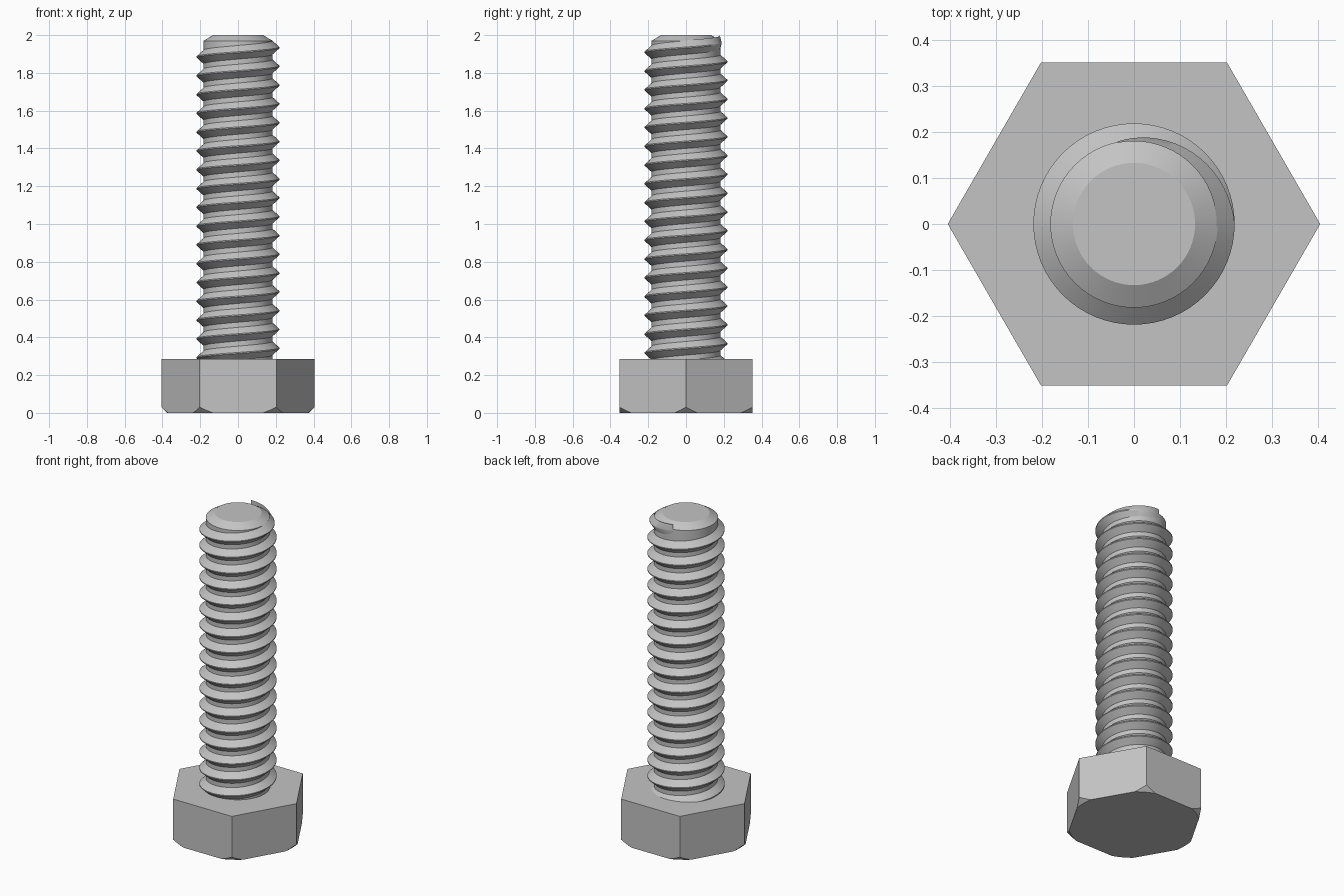
import bpy, bmesh
from math import cos, sin, pi, radians, acos, tau

if "Cube" in bpy.data.objects:
    bpy.data.objects.remove(bpy.data.objects["Cube"])

HEAD_TOP, APOTHEM, BEARING_R = 0.285, 0.351, 0.375
CORE_R, CREST_R = 0.182, 0.219
PITCH, SEG = 0.0995, 64

steel = bpy.data.materials.new("steel grey")
steel.use_nodes = True
steel.diffuse_color = (0.55, 0.55, 0.55, 1)
steel.node_tree.nodes["Principled BSDF"].inputs["Base Color"].default_value = (0.55, 0.55, 0.55, 1)


def polar(r, a, z):
    return (r * cos(a), r * sin(a), z)


def finish(name, bm, smooth=None):
    bmesh.ops.recalc_face_normals(bm, faces=bm.faces)
    mesh = bpy.data.meshes.new(name)
    bm.to_mesh(mesh)
    bm.free()
    mesh.materials.append(steel)
    obj = bpy.data.objects.new(name, mesh)
    bpy.context.collection.objects.link(obj)
    if smooth:
        bpy.ops.object.select_all(action='DESELECT')
        obj.select_set(True)
        bpy.context.view_layer.objects.active = obj
        bpy.ops.object.shade_smooth_by_angle(angle=radians(smooth))
    return obj


# Hexagonal head, its lower corners trimmed by a 45 degree cone
bm = bmesh.new()
half = pi / 6 - acos(APOTHEM / BEARING_R)
steps = 4
bottom, rim, top = [], [], []
for k in range(6):
    top.append(bm.verts.new(polar(APOTHEM / cos(pi / 6), k * pi / 3, HEAD_TOP)))
    for i in range(-steps, steps + 1):
        off = half * i / steps
        a = k * pi / 3 + off
        r = APOTHEM / cos(pi / 6 - abs(off))
        bottom.append(bm.verts.new(polar(BEARING_R, a, 0)))
        # the ends of each trim meet the bottom edge
        rim.append(bottom[-1] if abs(i) == steps else bm.verts.new(polar(r, a, r - BEARING_R)))
bm.faces.new(top)
bm.faces.new(bottom)
n = 2 * steps + 1
for k in range(6):
    j = k * n
    for i in range(j, j + n - 1):
        quad = [bottom[i], bottom[i + 1], rim[i + 1], rim[i]]
        bm.faces.new(list(dict.fromkeys(quad)))
    side = [rim[(j + steps + i) % len(rim)] for i in range(n + 1)]
    bm.faces.new(side + [top[(k + 1) % 6], top[k]])
finish("hex_head", bm)

# Shank core with a chamfered tip
bm = bmesh.new()
rings = [[bm.verts.new(polar(r, tau * i / SEG, z)) for i in range(SEG)]
         for r, z in ((CORE_R, HEAD_TOP - 0.02), (CORE_R, 1.97), (0.133, 2.0))]
for lo, hi in zip(rings, rings[1:]):
    for i in range(SEG):
        j = (i + 1) % SEG
        bm.faces.new((lo[i], lo[j], hi[j], hi[i]))
bm.faces.new(rings[0])
bm.faces.new(rings[-1])
finish("shank", bm, 25)

# Right-handed thread ridge that runs out near the tip
bm = bmesh.new()
FULL_Z, RUNOUT = 1.934, radians(105)
BASE, CREST, ROOT_R = 0.038, 0.003, CORE_R - 0.002
turns = 17
count = int(SEG * (turns + RUNOUT / tau))
prev = None
for s in range(count + 1):
    a = tau * s / SEG
    z = FULL_Z + PITCH * (a / tau - turns)
    fade = min(1, max(0, (turns * tau + RUNOUT - a) / RUNOUT))
    tip = CORE_R + (CREST_R - CORE_R) * fade
    section = [(ROOT_R, -BASE), (tip, -CREST), (tip, CREST), (ROOT_R, BASE)]
    # the first turn sinks into the head
    ring = [bm.verts.new(polar(r, a, max(z + dz, HEAD_TOP - 0.01 + dz * 0.1)))
            for r, dz in section]
    if prev:
        for i in range(4):
            j = (i + 1) % 4
            bm.faces.new((prev[i], prev[j], ring[j], ring[i]))
    else:
        bm.faces.new(ring)
    prev = ring
bm.faces.new(prev)
finish("thread", bm, 25)
